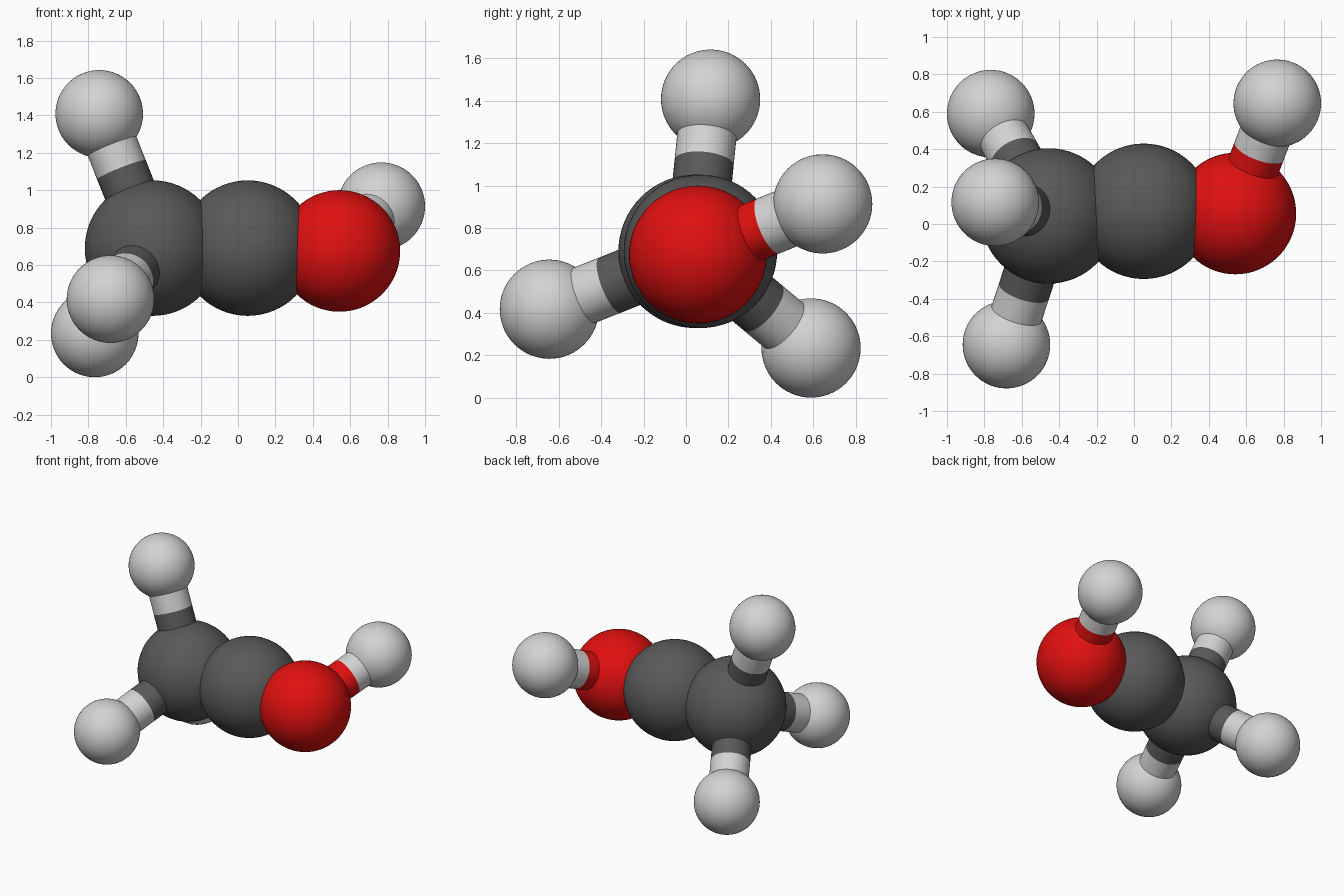
import bpy
from mathutils import Vector

if "Cube" in bpy.data.objects:
    bpy.data.objects.remove(bpy.data.objects["Cube"])


def material(name, rgb):
    m = bpy.data.materials.new(name)
    m.diffuse_color = (*rgb, 1.0)
    m.use_nodes = True
    m.node_tree.nodes["Principled BSDF"].inputs["Base Color"].default_value = m.diffuse_color
    return m


# Element: material and ball radius
carbon = (material("dark grey", (0.1, 0.1, 0.1)), 0.362)
oxygen = (material("red", (0.75, 0.005, 0.005)), 0.325)
hydrogen = (material("light grey", (0.65, 0.65, 0.65)), 0.234)
BOND_RADIUS = 0.14

# Atoms: element and centre
atoms = {
    "methyl_carbon": (carbon, (-0.457, 0.043, 0.69)),
    "middle_carbon": (carbon, (0.052, 0.068, 0.69)),
    "oxygen_ball": (oxygen, (0.542, 0.056, 0.675)),
    "top_hydrogen": (hydrogen, (-0.742, 0.116, 1.408)),
    "front_hydrogen": (hydrogen, (-0.682, -0.645, 0.417)),
    "back_hydrogen": (hydrogen, (-0.766, 0.59, 0.234)),
    "hydroxyl_hydrogen": (hydrogen, (0.766, 0.645, 0.914)),
}
# Sticks, each coloured half and half like its two balls
bonds = [
    ("methyl_carbon", "top_hydrogen"),
    ("methyl_carbon", "front_hydrogen"),
    ("methyl_carbon", "back_hydrogen"),
    ("oxygen_ball", "hydroxyl_hydrogen"),
]


def finish(name, mat):
    ob = bpy.context.object
    ob.name = name
    ob.data.materials.append(mat)
    bpy.ops.object.shade_smooth_by_angle()


def stick(name, a, b, mat):
    axis = b - a
    bpy.ops.mesh.primitive_cylinder_add(
        vertices=48, radius=BOND_RADIUS, depth=axis.length,
        location=(a + b) / 2, rotation=axis.to_track_quat('Z', 'Y').to_euler())
    finish(name, mat)


# Balls
for name, ((mat, radius), centre) in atoms.items():
    bpy.ops.mesh.primitive_uv_sphere_add(
        segments=64, ring_count=32, radius=radius, location=centre)
    finish(name, mat)

# Sticks split midway between the two ball surfaces
for first, second in bonds:
    (mat_a, ra), a = atoms[first]
    (mat_b, rb), b = atoms[second]
    a, b = Vector(a), Vector(b)
    way = (b - a).normalized()
    split = a + way * ((ra + (b - a).length - rb) / 2)
    stick(second + "_bond_inner", a + way * ra * 0.5, split, mat_a)
    stick(second + "_bond_outer", split, b - way * rb * 0.5, mat_b)
